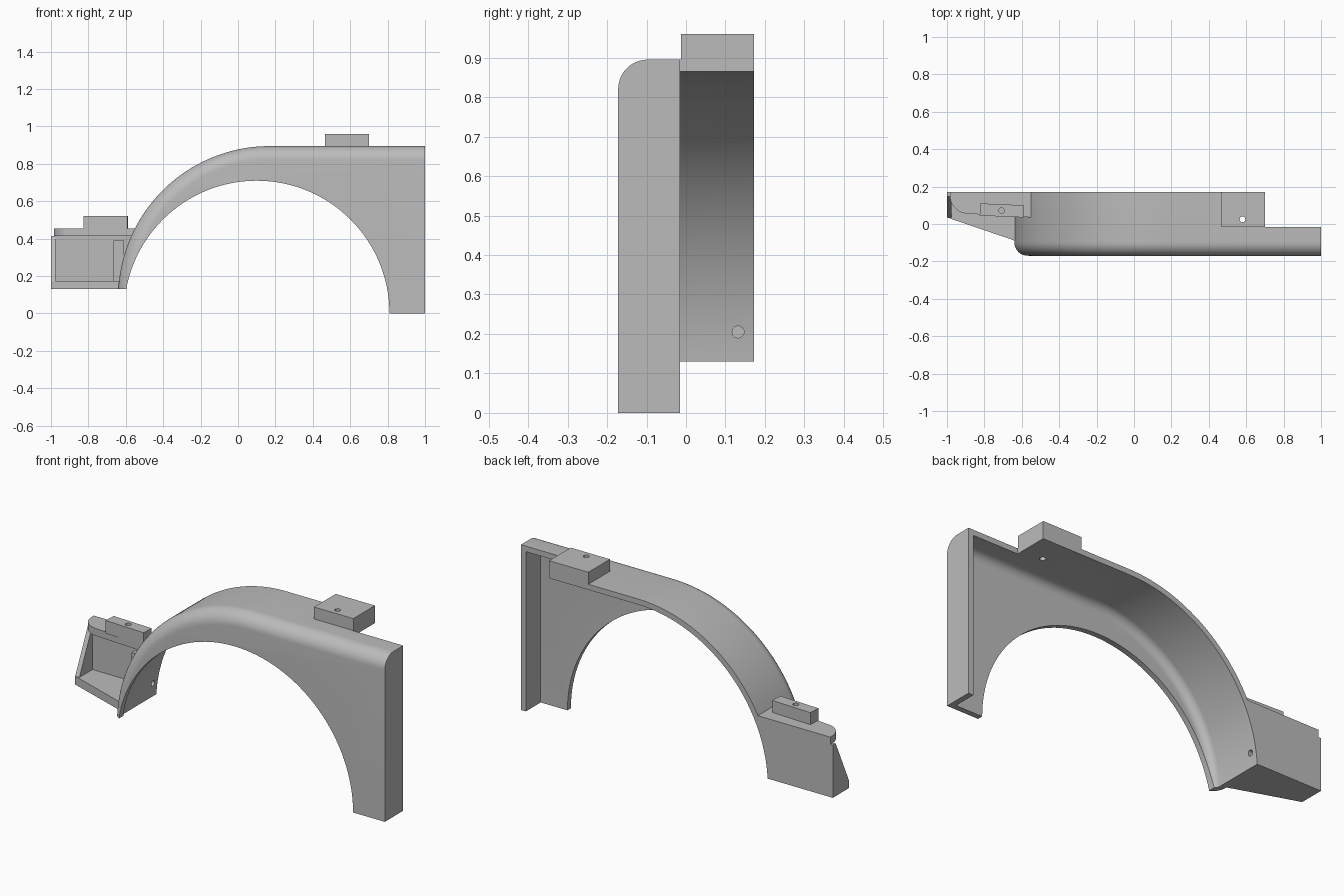
import bpy, bmesh, math

default = bpy.data.objects.get("Cube")
if default:
    bpy.data.objects.remove(default, do_unlink=True)

grey = bpy.data.materials.new("plain grey")
grey.use_nodes = True
COLOUR = (0.5, 0.5, 0.5, 1)
grey.diffuse_color = COLOUR
grey.node_tree.nodes["Principled BSDF"].inputs["Base Color"].default_value = COLOUR

FRONT, BACK = -0.172, 0.172
THICK, FILLET = 0.03, 0.075
ARC_X, ARC_Z, ARC_R = 0.17, 0.084, 0.811   # outer curve of the cover
FOOT_Z = 0.13


def loft(name, rings):
    """Closed solid through matching rings of 3D points."""
    bm = bmesh.new()
    loops = [[bm.verts.new(p) for p in ring] for ring in rings]
    n = len(loops[0])
    for a, b in zip(loops, loops[1:]):
        for i in range(n):
            j = (i + 1) % n
            bm.faces.new((a[i], a[j], b[j], b[i]))
    bm.faces.new(loops[0][::-1])
    bm.faces.new(loops[-1])
    bmesh.ops.recalc_face_normals(bm, faces=bm.faces)
    mesh = bpy.data.meshes.new(name)
    bm.to_mesh(mesh)
    bm.free()
    mesh.materials.append(grey)
    obj = bpy.data.objects.new(name, mesh)
    bpy.context.collection.objects.link(obj)
    return obj


def prism(name, pts, axis, lo, hi):
    """Extrude a 2D outline along an axis."""
    place = {"x": lambda a, b, t: (t, a, b),
             "y": lambda a, b, t: (a, t, b),
             "z": lambda a, b, t: (a, b, t)}[axis]
    return loft(name, [[place(a, b, t) for a, b in pts] for t in (lo, hi)])


def rect(x0, x1, y0, y1):
    return [(x0, y0), (x1, y0), (x1, y1), (x0, y1)]


def circle(cx, cy, r, n=24):
    return [(cx + r * math.cos(math.tau * i / n), cy + r * math.sin(math.tau * i / n))
            for i in range(n)]


def cut(obj, *cutters):
    """Subtract the cutters and bake the result."""
    for c in cutters:
        c.hide_render = True
        mod = obj.modifiers.new("cut", "BOOLEAN")
        mod.operation, mod.solver, mod.object = "DIFFERENCE", "EXACT", c
    bpy.context.view_layer.update()
    baked = bpy.data.meshes.new_from_object(
        obj.evaluated_get(bpy.context.evaluated_depsgraph_get()))
    obj.modifiers.clear()
    obj.data = baked
    for c in cutters:
        bpy.data.objects.remove(c, do_unlink=True)


def cover_outline(d, right, base):
    """Side outline of the cover, moved inward by d."""
    r = ARC_R - d
    start = math.pi - math.asin((FOOT_Z - ARC_Z) / r)
    steps = 48
    pts = []
    for i in range(steps + 1):
        a = start + (math.pi / 2 - start) * i / steps
        pts.append((ARC_X + r * math.cos(a), ARC_Z + r * math.sin(a)))
    return pts + [(right, ARC_Z + r)] + base(pts[0][0])


def rounded_body(name, gap, back, right, base):
    """Cover solid with a rounded front outer edge."""
    r = FILLET - gap
    layers = []
    for i in range(11):
        a = math.pi / 2 * i / 10
        layers.append((FRONT + FILLET - r * math.cos(a), FILLET - r * math.sin(a)))
    layers.append((back, gap))
    return loft(name, [[(x, y, z) for x, z in cover_outline(d, right, base)]
                       for y, d in layers])


# Arched cover: rounded shell with a front panel and an end wall
cover = rounded_body("arched_cover", 0, BACK, 1,
                     lambda x: [(1, 0), (0.3, 0), (-0.4, FOOT_Z)])
hollow = rounded_body("hollow", THICK, 0.4, 0.97,
                      lambda x: [(0.97, -0.1), (x, -0.1)])
cut(cover,
    hollow,
    prism("arch", circle(0.1, 0, 0.71, 128), "y", -0.3, -0.08),
    prism("corner", rect(0.7, 1.2, -0.015, 0.5), "z", -0.2, 1.2),
    prism("side_hole", circle(0.132, 0.205, 0.015), "x", -0.8, -0.5),
    prism("top_hole", circle(0.58, 0.025, 0.015), "z", 0.8, 1.1))

# Mounting block on the flat top
top_block = prism("top_block", rect(0.465, 0.7, -0.013, BACK), "z", 0.89, 0.96)
cut(top_block, prism("top_hole", circle(0.58, 0.025, 0.015), "z", 0.8, 1.1))

# Side bracket: floor, back wall, sloped end wall and inner rib
floor = prism("bracket_floor",
              [(-1, 0.035), (-0.64, -0.088), (-0.625, -0.088), (-0.625, BACK), (-1, BACK)],
              "z", FOOT_Z, 0.175)
back_wall = prism("bracket_back_wall",
                  [(-1, FOOT_Z), (-0.625, FOOT_Z), (-0.595, 0.3), (-0.55, 0.415), (-1, 0.415)],
                  "y", 0.147, BACK)
end_wall = prism("bracket_end_wall",
                 [(0.035, FOOT_Z), (0.035, 0.175), (0.147, 0.415), (BACK, 0.415), (BACK, FOOT_Z)],
                 "x", -1, -0.975)
rib = prism("bracket_rib", rect(0.04, 0.16, 0.15, 0.39), "x", -0.665, -0.61)
cut(rib, prism("side_hole", circle(0.132, 0.205, 0.015), "x", -0.8, -0.5))

# Shelf with one rounded corner
corner = [(-0.885 - 0.1 * math.cos(a), 0.155 - 0.1 * math.sin(a))
          for a in (math.pi / 2 * i / 12 for i in range(13))]
shelf = prism("bracket_shelf",
              [(-0.985, BACK)] + corner + [(-0.545, 0.035), (-0.545, BACK)],
              "z", 0.415, 0.455)

# Small block on the shelf, slightly turned
shelf_block = prism("shelf_block",
                    [(-0.825, 0.045), (-0.59, 0.035), (-0.587, 0.1), (-0.822, 0.11)],
                    "z", 0.45, 0.52)
cut(shelf_block, prism("shelf_hole", circle(-0.708, 0.072, 0.015), "z", 0.46, 0.6))

# Smooth the curved parts, keep hard edges
bpy.ops.object.select_all(action="DESELECT")
for obj in (cover, top_block, shelf, shelf_block, rib):
    obj.select_set(True)
bpy.context.view_layer.objects.active = cover
bpy.ops.object.shade_smooth_by_angle(angle=math.radians(30))
